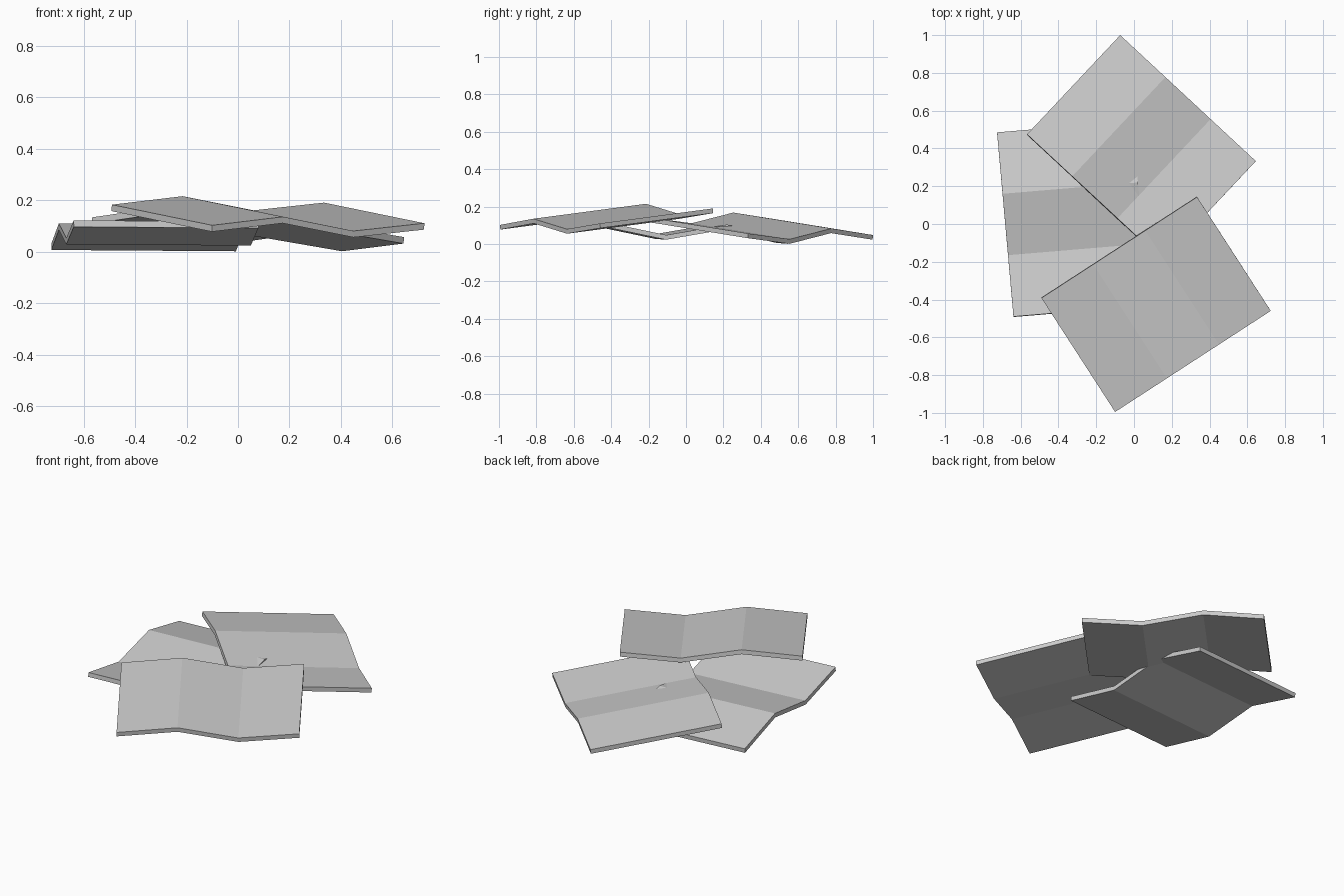
import bpy
import bmesh
from mathutils import Vector

cube = bpy.data.objects.get("Cube")
if cube:
    bpy.data.objects.remove(cube, do_unlink=True)

THICKNESS = 0.025

grey = bpy.data.materials.new("light_grey")
grey.use_nodes = True
grey.diffuse_color = (0.6, 0.6, 0.6, 1)
bsdf = next(n for n in grey.node_tree.nodes if n.type == 'BSDF_PRINCIPLED')
bsdf.inputs["Base Color"].default_value = (0.6, 0.6, 0.6, 1)


def folded_sheet(name, start, end, heights, sweep):
    """Zigzag edge from start to end, swept sideways and given thickness."""
    a, b, sweep = Vector(start), Vector(end), Vector(sweep)
    count = len(heights) - 1
    edge = [Vector((*a.lerp(b, i / count), z)) for i, z in enumerate(heights)]

    # Thickness runs square to the sheet as a whole
    normal = (edge[-1] - edge[0]).cross(sweep).normalized()
    if normal.z < 0:
        normal.negate()
    down = -normal * THICKNESS

    # Closed zigzag profile, then sweep it across the sheet
    bm = bmesh.new()
    loop = edge + [p + down for p in reversed(edge)]
    near = [bm.verts.new(p) for p in loop]
    far = [bm.verts.new(p + sweep) for p in loop]
    n = len(loop)
    for i in range(n):
        j = (i + 1) % n
        bm.faces.new((near[i], near[j], far[j], far[i]))
    # End caps as one quad per panel
    for ring in (near, far):
        for i in range(count):
            bm.faces.new((ring[i], ring[i + 1], ring[n - 2 - i], ring[n - 1 - i]))
    bmesh.ops.recalc_face_normals(bm, faces=bm.faces)

    mesh = bpy.data.meshes.new(name)
    bm.to_mesh(mesh)
    bm.free()
    mesh.materials.append(grey)
    obj = bpy.data.objects.new(name, mesh)
    bpy.context.collection.objects.link(obj)
    return obj


# Front sheet, resting on the other two
folded_sheet("front_sheet", (-0.10, -0.995), (0.724, -0.46),
             (0.102, 0.135, 0.08, 0.11), (-0.39, 0.603, 0.08))

# Back sheet, its hidden corner tucked under the front sheet
folded_sheet("back_sheet", (-0.073, 1.0), (0.645, 0.333),
             (0.048, 0.083, 0.026, 0.056), (-0.493, -0.525, 0.085))

# Side sheet, lying lowest
folded_sheet("side_sheet", (-0.725, 0.485), (-0.638, -0.49),
             (0.031, 0.109, 0.053, 0.121), (0.717, 0.06, -0.005))
